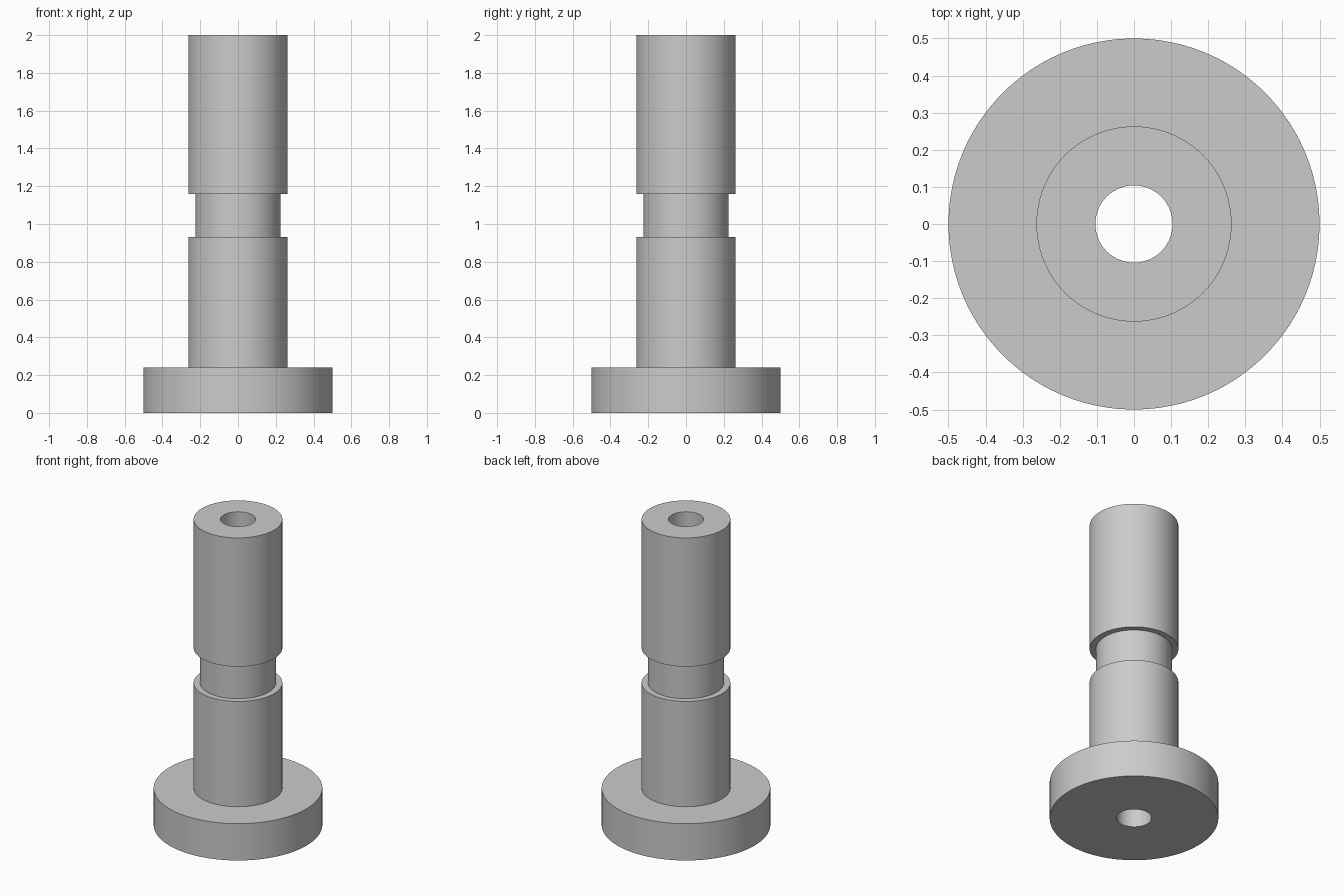
import bpy
import bmesh
from math import cos, sin, tau

SEGMENTS = 96

cube = bpy.data.objects.get("Cube")
if cube:
    bpy.data.objects.remove(cube, do_unlink=True)

# Plain grey metal
grey = bpy.data.materials.new("grey_metal")
grey.use_nodes = True
colour = (0.6, 0.6, 0.6, 1)
grey.diffuse_color = colour
grey.node_tree.nodes["Principled BSDF"].inputs["Base Color"].default_value = colour


def revolve(name, profile):
    """Turn a closed (radius, height) outline around the z axis."""
    bm = bmesh.new()
    rings = [[bm.verts.new((r * cos(tau * i / SEGMENTS), r * sin(tau * i / SEGMENTS), z))
              for i in range(SEGMENTS)] for r, z in profile]
    for k, ring in enumerate(rings):
        above = rings[(k + 1) % len(rings)]
        for i in range(SEGMENTS):
            j = (i + 1) % SEGMENTS
            bm.faces.new((ring[i], ring[j], above[j], above[i]))
    bmesh.ops.recalc_face_normals(bm, faces=bm.faces)
    mesh = bpy.data.meshes.new(name)
    bm.to_mesh(mesh)
    bm.free()
    mesh.materials.append(grey)
    obj = bpy.data.objects.new(name, mesh)
    bpy.context.collection.objects.link(obj)
    bpy.ops.object.select_all(action="DESELECT")
    obj.select_set(True)
    bpy.context.view_layer.objects.active = obj
    bpy.ops.object.shade_smooth_by_angle()
    return obj


# Flanged bushing: base flange, shaft with a groove, and a through bore
base, shaft, groove, bore = 0.5, 0.263, 0.225, 0.104
flange_top, groove_low, groove_high, top = 0.241, 0.93, 1.158, 2.0
revolve("flanged_shaft", [
    (bore, 0), (base, 0), (base, flange_top),
    (shaft, flange_top), (shaft, groove_low),
    (groove, groove_low), (groove, groove_high),
    (shaft, groove_high), (shaft, top), (bore, top),
])
